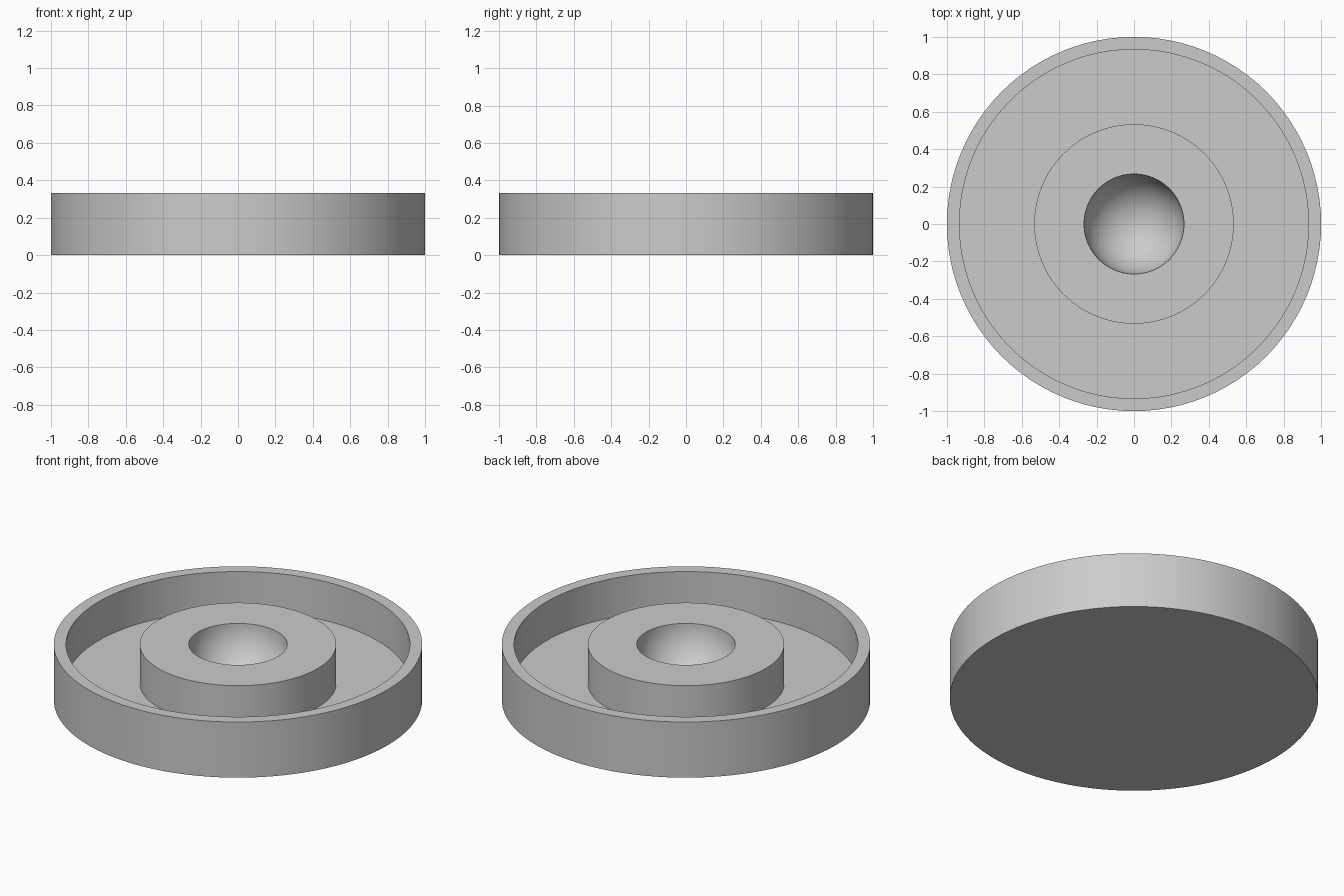
import bpy, bmesh, math
from mathutils import Matrix

cube = bpy.data.objects.get("Cube")
if cube:
    bpy.data.objects.remove(cube, do_unlink=True)

SEGMENTS = 96
HEIGHT = 0.333      # rim and hub share the same top level
FLOOR = 0.1
OUTER, INNER = 1.0, 0.933
HUB, BOWL = 0.533, 0.267

grey = bpy.data.materials.new("plain grey")
grey.use_nodes = True
color = (0.6, 0.6, 0.6, 1)
grey.diffuse_color = color
grey.node_tree.nodes["Principled BSDF"].inputs["Base Color"].default_value = color


def lathe(name, profile):
    """Revolve a list of (radius, z) points about the z axis."""
    bm = bmesh.new()
    verts = [bm.verts.new((r, 0, z)) for r, z in profile]
    edges = [bm.edges.new(pair) for pair in zip(verts, verts[1:])]
    bmesh.ops.spin(bm, geom=verts + edges, cent=(0, 0, 0), axis=(0, 0, 1),
                   angle=math.tau, steps=SEGMENTS, use_duplicate=False)
    bmesh.ops.remove_doubles(bm, verts=bm.verts, dist=0.0001)
    bmesh.ops.recalc_face_normals(bm, faces=bm.faces)
    mesh = bpy.data.meshes.new(name)
    bm.to_mesh(mesh)
    bm.free()
    mesh.materials.append(grey)
    obj = bpy.data.objects.new(name, mesh)
    bpy.context.collection.objects.link(obj)
    bpy.ops.object.select_all(action="DESELECT")
    obj.select_set(True)
    bpy.context.view_layer.objects.active = obj
    bpy.ops.object.shade_smooth_by_angle(angle=math.radians(30))
    return obj


# Base, rim wall, floor and hub as one closed outline
outline = [(0, 0), (OUTER, 0), (OUTER, HEIGHT), (INNER, HEIGHT),
           (INNER, FLOOR), (HUB, FLOOR), (HUB, HEIGHT)]

# Hemispherical bowl sunk into the hub
STEPS = 20
for i in range(STEPS + 1):
    a = i / STEPS * math.pi / 2
    outline.append((BOWL * math.cos(a), HEIGHT - BOWL * math.sin(a)))

lathe("round_tray_with_hub", outline)
